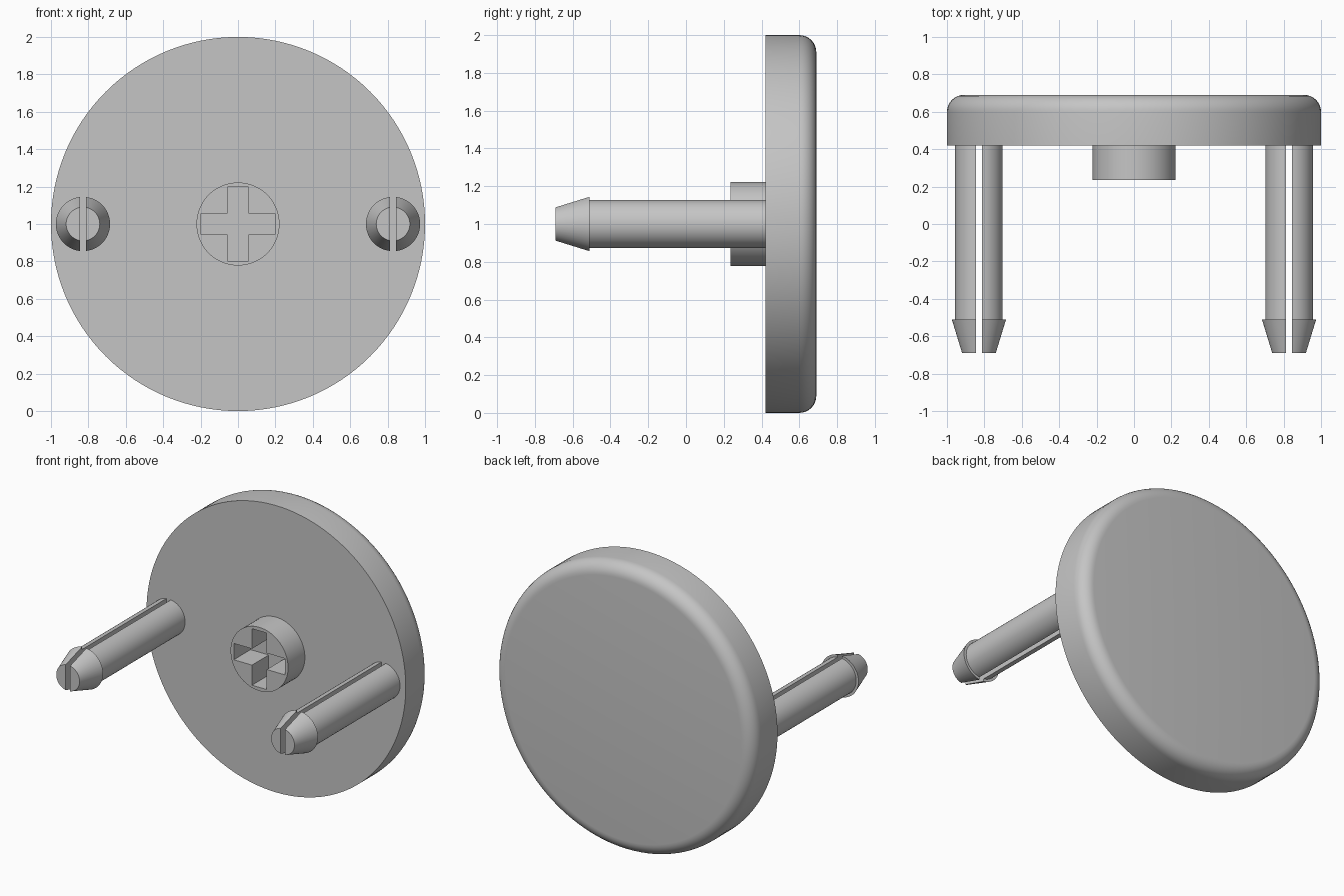
import bpy
import bmesh
import math

cube = bpy.data.objects.get("Cube")
if cube:
    bpy.data.objects.remove(cube, do_unlink=True)

CENTRE_Z = 1.0
BASE_Y = 0.42      # front face of the disc
EMBED_Y = 0.44     # how far attached parts sink into the disc

grey = bpy.data.materials.new("light grey plastic")
grey.use_nodes = True
GREY = (0.56, 0.56, 0.56, 1.0)
grey.diffuse_color = GREY
grey.node_tree.nodes["Principled BSDF"].inputs["Base Color"].default_value = GREY


def lathe(bm, profile, segments):
    """Revolve (radius, y) points about the y axis and cap both ends."""
    rings = []
    for r, y in profile:
        angles = [2 * math.pi * i / segments for i in range(segments)]
        rings.append([bm.verts.new((r * math.cos(a), y, r * math.sin(a))) for a in angles])
    for a, b in zip(rings, rings[1:]):
        for i in range(segments):
            j = (i + 1) % segments
            bm.faces.new((a[i], a[j], b[j], b[i]))
    bm.faces.new(rings[0])
    bm.faces.new(rings[-1])


def finish(bm, name, x=0.0):
    bmesh.ops.recalc_face_normals(bm, faces=bm.faces[:])
    mesh = bpy.data.meshes.new(name)
    bm.to_mesh(mesh)
    bm.free()
    mesh.materials.append(grey)
    obj = bpy.data.objects.new(name, mesh)
    obj.location = (x, 0, CENTRE_Z)
    bpy.context.collection.objects.link(obj)
    bpy.ops.object.select_all(action='DESELECT')
    obj.select_set(True)
    bpy.context.view_layer.objects.active = obj
    bpy.ops.object.shade_smooth_by_angle(angle=math.radians(30))
    return obj


# Round disc with a filleted back rim
FILLET, BACK_Y = 0.09, 0.69
profile = [(1.0, BASE_Y)]
for i in range(9):
    a = math.radians(90 * i / 8)
    profile.append((1 - FILLET + FILLET * math.cos(a), BACK_Y - FILLET + FILLET * math.sin(a)))
bm = bmesh.new()
lathe(bm, profile, 128)
finish(bm, "disc")

# Centre boss with a cross-shaped socket down to the disc
BOSS_R, BOSS_Y = 0.222, 0.235
ARM, HALF = 0.197, 0.057
circle = [(BOSS_R * math.cos(2 * math.pi * i / 64), BOSS_R * math.sin(2 * math.pi * i / 64))
          for i in range(64)]
cross = []
for k in range(4):
    c, s = round(math.cos(k * math.pi / 2)), round(math.sin(k * math.pi / 2))
    for x, z in ((ARM, -HALF), (ARM, HALF), (HALF, HALF)):
        cross.append((c * x - s * z, s * x + c * z))
bm = bmesh.new()
for loop in (circle, cross):
    verts = [bm.verts.new((x, BOSS_Y, z)) for x, z in loop]
    for i, v in enumerate(verts):
        bm.edges.new((v, verts[(i + 1) % len(verts)]))
bmesh.ops.triangle_fill(bm, edges=bm.edges[:], use_beauty=True, normal=(0, -1, 0))
extruded = bmesh.ops.extrude_face_region(bm, geom=bm.faces[:], use_keep_orig=True)
moved = [g for g in extruded["geom"] if isinstance(g, bmesh.types.BMVert)]
bmesh.ops.translate(bm, verts=moved, vec=(0, EMBED_Y - BOSS_Y, 0))
finish(bm, "socket_boss")

# Split snap pins: each is two half-round prongs with a barbed, tapered tip
PIN_X, SLOT = 0.829, 0.034
PIN_PROFILE = [(0.09, -0.69), (0.145, -0.51), (0.127, -0.51), (0.127, EMBED_Y)]
for pin, x in (("left", PIN_X), ("right", -PIN_X)):
    for prong, side in (("outer", math.copysign(1, x)), ("inner", -math.copysign(1, x))):
        bm = bmesh.new()
        lathe(bm, PIN_PROFILE, 48)
        cut = bmesh.ops.bisect_plane(
            bm, geom=bm.verts[:] + bm.edges[:] + bm.faces[:],
            plane_co=(side * SLOT / 2, 0, 0), plane_no=(side, 0, 0), clear_inner=True)
        rim = [e for e in cut["geom_cut"] if isinstance(e, bmesh.types.BMEdge)]
        bmesh.ops.triangle_fill(bm, edges=rim, use_beauty=True)
        finish(bm, f"{pin}_pin_{prong}_prong", x)
